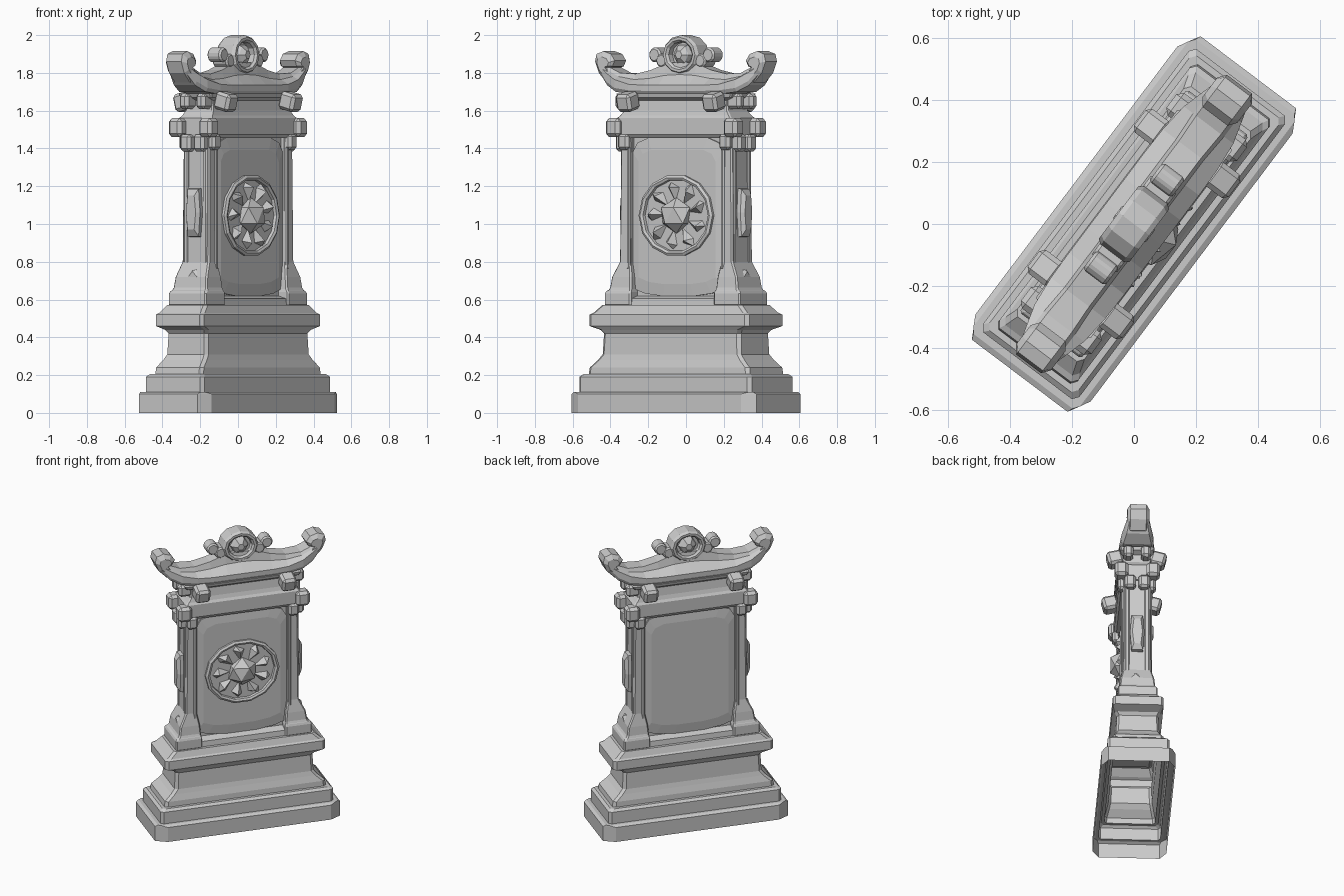
import bpy, bmesh, math
from mathutils import Matrix, Vector

cube = bpy.data.objects.get("Cube")
if cube:
    bpy.data.objects.remove(cube, do_unlink=True)

TURN = math.radians(53)  # the whole monument stands turned about z

stone = bpy.data.materials.new("grey stone")
stone.use_nodes = True
stone.diffuse_color = (0.6, 0.6, 0.6, 1)
stone.node_tree.nodes["Principled BSDF"].inputs["Base Color"].default_value = (0.6, 0.6, 0.6, 1)


def finish(name, bm, bevel=0):
    bmesh.ops.recalc_face_normals(bm, faces=bm.faces)
    me = bpy.data.meshes.new(name)
    bm.to_mesh(me)
    bm.free()
    me.materials.append(stone)
    ob = bpy.data.objects.new(name, me)
    bpy.context.collection.objects.link(ob)
    ob.rotation_euler.z = TURN
    if bevel:
        mod = ob.modifiers.new("chamfer", 'BEVEL')
        mod.width = bevel
        mod.segments = 1
        mod.limit_method = 'ANGLE'
    return ob


def loft(name, rings, cap_start=True, cap_end=True, bevel=0):
    """Skin a list of equal-length point rings."""
    bm = bmesh.new()
    loops = [[bm.verts.new(p) for p in ring] for ring in rings]
    n = len(loops[0])
    for a, b in zip(loops, loops[1:]):
        for i in range(n):
            j = (i + 1) % n
            bm.faces.new((a[i], a[j], b[j], b[i]))
    if cap_start:
        bm.faces.new(loops[0])
    if cap_end:
        bm.faces.new(loops[-1])
    return finish(name, bm, bevel)


def chamfered(a, b, z, ca=0.02, cb=0.015):
    quarter = [(a, b - cb), (a - ca, b)]
    pts = quarter + [(-x, y) for x, y in reversed(quarter)]
    return [(x, y, z) for x, y in pts + [(-x, -y) for x, y in pts]]


def rect(x0, x1, b, z):
    return [(x0, -b, z), (x1, -b, z), (x1, b, z), (x0, b, z)]


def block(name, centre, size, bevel=0.015, tilt=0):
    bm = bmesh.new()
    m = Matrix.Translation(centre) @ Matrix.Rotation(tilt, 4, 'X') @ Matrix.Diagonal((*size, 1))
    bmesh.ops.create_cube(bm, size=1, matrix=m)
    return finish(name, bm, bevel)


def prism(name, outline, y0, y1, bevel=0):
    """Extrude an (x, z) outline between two depths."""
    return loft(name, [[(x, y, z) for x, z in outline] for y in (y0, y1)], bevel=bevel)


def ellipse(rx, rz, cz, y, n, cx=0):
    return [(cx + rx * math.cos(math.tau * i / n), y, cz + rz * math.sin(math.tau * i / n))
            for i in range(n)]


# Stepped hollow plinth: z, half length, half width
steps = [(0.11, 0.595, 0.215), (0.11, 0.572, 0.195), (0.19, 0.572, 0.195), (0.205, 0.555, 0.18),
         (0.205, 0.535, 0.16), (0.24, 0.53, 0.158), (0.28, 0.485, 0.145), (0.31, 0.46, 0.137),
         (0.42, 0.455, 0.132), (0.44, 0.47, 0.145), (0.46, 0.53, 0.16), (0.52, 0.53, 0.16),
         (0.53, 0.51, 0.15), (0.57, 0.465, 0.135)]
foot = [chamfered(0.613, 0.233, z, 0.072, 0.04) for z in (0, 0.1)]
loft("stepped_plinth", foot + [chamfered(a, b, z) for z, a, b in steps], cap_start=False)

# Central wall with a flared sill
loft("central_wall", [rect(-0.32, 0.32, b, z) for z, b in
                      [(0.565, 0.115), (0.605, 0.11), (0.62, 0.06), (1.48, 0.06)]])

# Panels on both faces, with bowed sill and rounded upper corners
panel = [(0.3, 0.66), (0.3, 1.38), (0.27, 1.43), (0.2, 1.455)]
sill = [(0.1, 0.618), (0.22, 0.632)]
outline = sill + panel + [(-x, z) for x, z in reversed(sill + panel)]
for side, label in ((-1, "front"), (1, "back")):
    rings = []
    for scale, depth in ((1, 0.055), (1, 0.07), (0.85, 0.078)):
        rings.append([(x * scale, side * depth, 1.04 + (z - 1.04) * scale) for x, z in outline])
    loft(label + "_panel", rings)

for s, side in ((-1, "right"), (1, "left")):
    # End pier with flared foot: z, inner x, outer x, half depth
    pier = [(0.565, 0.275, 0.45, 0.125), (0.64, 0.275, 0.45, 0.125), (0.655, 0.28, 0.425, 0.113),
            (0.72, 0.285, 0.415, 0.106), (0.80, 0.3, 0.375, 0.09), (1.47, 0.3, 0.368, 0.087)]
    loft(side + "_pier", [rect(s * i, s * o, b, z) for z, i, o, b in pier], bevel=0.008)
    # End plaque and foot ornament
    loft(side + "_plaque", [[(s * x, y, 1.06 + z) for y, z in
                             [(-w, -h), (w, -h), (w + 0.01, 0), (w, h), (-w, h), (-w - 0.01, 0)]]
                            for x, w, h in [(0.36, 0.036, 0.13), (0.395, 0.036, 0.125),
                                            (0.415, 0.022, 0.09)]])
    block(side + "_foot_ornament", (s * 0.39, 0, 0.71), (0.05, 0.07, 0.1), tilt=0.785)
    for t, face in ((-1, "front"), (1, "back")):
        tag = side + "_" + face
        block(tag + "_bead", (s * 0.312, t * 0.085, 1.1), (0.022, 0.025, 0.68), 0.006)
        block(tag + "_end_bead", (s * 0.368, t * 0.062, 1.1), (0.02, 0.03, 0.62), 0.006)
        # Stone studs around the capital
        block(tag + "_corner_stud", (s * 0.39, t * 0.1, 1.51), (0.09, 0.085, 0.1), 0.018)
        block(tag + "_end_stud", (s * 0.378, t * 0.044, 1.43), (0.075, 0.07, 0.09))
        block(tag + "_lower_stud", (s * 0.335, t * 0.095, 1.435), (0.07, 0.05, 0.085))
        block(tag + "_frieze_stud", (s * 0.285, t * 0.135, 1.648), (0.095, 0.1, 0.095), 0.016, -t * 0.25)
        block(tag + "_end_bracket", (s * 0.37, t * 0.055, 1.65), (0.09, 0.06, 0.08), 0.016)

# Beam, frieze and cornice under the roof
beam = [(1.455, 0.375, 0.095), (1.475, 0.38, 0.11), (1.56, 0.38, 0.11), (1.575, 0.365, 0.1),
        (1.6, 0.345, 0.092), (1.655, 0.34, 0.085), (1.67, 0.375, 0.105), (1.69, 0.385, 0.11)]
loft("beam_and_cornice", [chamfered(a, b, z, 0.008, 0.008) for z, a, b in beam])

# Sweeping roof: x, soffit z, eave z, ridge z, half width at eave and ridge
half = [(0.0, 1.685, 1.735, 1.86, 0.112, 0.045), (0.1, 1.685, 1.735, 1.85, 0.112, 0.045),
        (0.2, 1.685, 1.735, 1.815, 0.112, 0.045), (0.3, 1.688, 1.74, 1.795, 0.11, 0.045),
        (0.4, 1.7, 1.765, 1.80, 0.1, 0.05), (0.47, 1.735, 1.8, 1.83, 0.08, 0.05),
        (0.52, 1.79, 1.83, 1.85, 0.065, 0.05)]
stations = [(-x, *rest) for x, *rest in reversed(half[1:])] + half
rings = []
for x, lo, eave, top, w, r in stations:
    right_side = [(-w * 0.88, lo), (-w, lo + 0.02), (-w, eave), (-r * 1.25, eave * 0.55 + top * 0.45), (-r, top)]
    rings.append([(x, y, z) for y, z in right_side + [(-y, z) for y, z in reversed(right_side)]])
loft("roof", rings)

# Upturned curls at the roof ends
curl = [(0.42, 1.735), (0.49, 1.75), (0.54, 1.80), (0.565, 1.86), (0.555, 1.9),
        (0.51, 1.915), (0.46, 1.9), (0.435, 1.865), (0.45, 1.835), (0.48, 1.825), (0.45, 1.79)]
for s, side in ((-1, "right"), (1, "left")):
    shape = [(s * x, z) for x, z in curl]
    cx, cz = s * 0.5, 1.84
    loft(side + "_roof_curl", [[(cx + (x - cx) * k, y, cz + (z - cz) * k) for x, z in shape]
                               for y, k in ((-0.07, 0.6), (-0.05, 1), (0.05, 1), (0.07, 0.6))])
    # Crest scrolls beside the roundel
    for cx, cz, r, d in ((0.178, 1.895, 0.042, 0.045), (0.128, 1.865, 0.04, 0.05)):
        loft(side + "_crest_scroll", [ellipse(r, r, cz, y, 8, s * cx) for y in (-d, d)], bevel=0.01)

# Crest roundel: rimmed disc with a faceted gem on each face
profile = [(0.075, 0.02), (0.078, 0.05), (0.09, 0.062), (0.106, 0.062), (0.118, 0.045)]
path = [(r, -y) for r, y in profile] + [(r, y) for r, y in reversed(profile)]
loft("crest_ring", [ellipse(r, r * 0.88, 1.896, y, 12) for r, y in path])
for t, face in ((-1, "front"), (1, "back")):
    loft(face + "_crest_gem", [ellipse(r, r, 1.896, t * y, 6) for r, y in
                               ((0.06, 0.02), (0.05, 0.045), (0.022, 0.066))])

# Front medallion: rim, petals and faceted boss
CZ = 1.045
loft("medallion_rim", [ellipse(0.245 * k, 0.218 * k, CZ, y, 14) for k, y in
                       ((1, -0.06), (1, -0.092), (0.94, -0.1), (0.88, -0.094), (0.85, -0.06))],
     cap_start=False, cap_end=False)
bm = bmesh.new()
for i in range(9):
    a = math.tau * i / 9 + 0.3
    reach = 0.2 if i % 2 else 0.185

    def polar(r, angle, y):
        return bm.verts.new((1.08 * r * math.cos(angle), y, CZ + r * math.sin(angle)))
    root, tip = polar(0.06, a, -0.07), polar(reach, a + 0.1, -0.07)
    left, right = polar(0.15, a - 0.26, -0.07), polar(0.16, a + 0.26, -0.07)
    peak = polar(0.15, a, -0.122)
    for p, q in ((root, left), (left, tip), (tip, right), (right, root)):
        bm.faces.new((p, q, peak))
    bm.faces.new((root, right, tip, left))
finish("medallion_petals", bm)
bm = bmesh.new()
bmesh.ops.create_icosphere(bm, subdivisions=1, radius=1, matrix=Matrix.Translation((0, -0.085, CZ))
                           @ Matrix.Diagonal((0.1, 0.075, 0.095, 1)))
finish("medallion_boss", bm)
